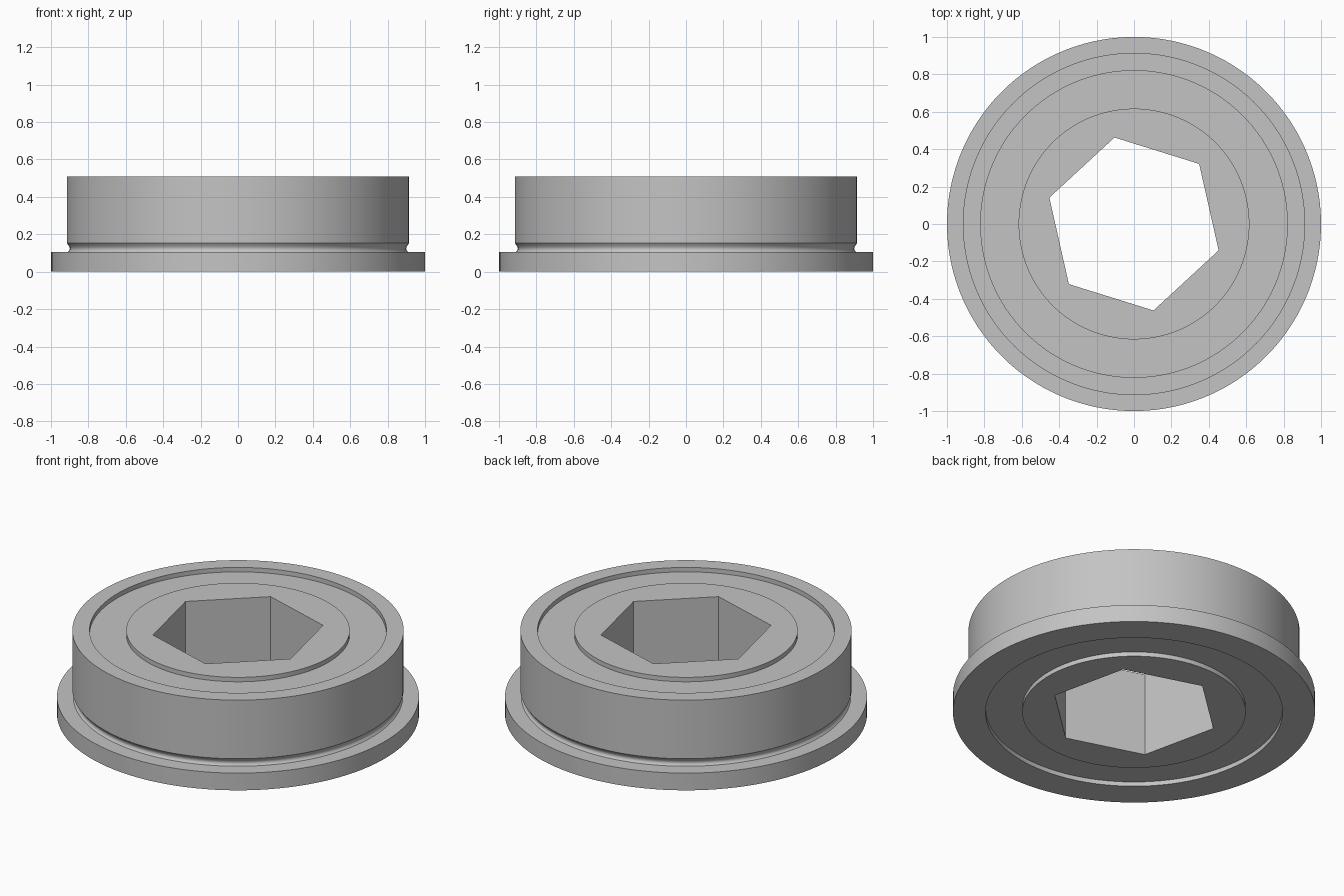
import bpy, bmesh, math

cube = bpy.data.objects.get("Cube")
if cube:
    bpy.data.objects.remove(cube, do_unlink=True)

SEGMENTS = 120                      # multiple of 6, so hexagon corners fall on vertices
START = math.radians(42.7)          # angle of the first hexagon corner
HEIGHT = 0.51
RECESS = 0.027
SEAL_IN, SEAL_OUT = 0.617, 0.82

steel = bpy.data.materials.new("light_grey_steel")
steel.use_nodes = True
grey = (0.55, 0.55, 0.55, 1.0)
steel.diffuse_color = grey
steel.node_tree.nodes["Principled BSDF"].inputs["Base Color"].default_value = grey


def hex_radius(corner, angle):
    """Distance from the axis to a hexagon side at an angle from a corner."""
    return corner * math.cos(math.pi / 6) / math.cos(angle % (math.pi / 3) - math.pi / 6)


def lathe(name, profile):
    """Turn a closed (radius, z, is_hex) profile about the z axis."""
    bm = bmesh.new()
    rings = []
    for r, z, is_hex in profile:
        ring = []
        for i in range(SEGMENTS):
            a = 2 * math.pi * i / SEGMENTS
            # mid-side sampling keeps corner positions exact
            rad = hex_radius(r, a if i % (SEGMENTS // 6) else 0.0) if is_hex else r
            ring.append(bm.verts.new((rad * math.cos(a + START), rad * math.sin(a + START), z)))
        rings.append(ring)
    for k, ring in enumerate(rings):
        other = rings[(k + 1) % len(rings)]
        for i in range(SEGMENTS):
            j = (i + 1) % SEGMENTS
            bm.faces.new((ring[i], ring[j], other[j], other[i]))
    bmesh.ops.recalc_face_normals(bm, faces=bm.faces)
    mesh = bpy.data.meshes.new(name)
    bm.to_mesh(mesh)
    bm.free()
    mesh.materials.append(steel)
    obj = bpy.data.objects.new(name, mesh)
    bpy.context.collection.objects.link(obj)
    bpy.ops.object.select_all(action='DESELECT')
    obj.select_set(True)
    bpy.context.view_layer.objects.active = obj
    bpy.ops.object.shade_smooth_by_angle(angle=math.radians(35))
    return obj


# Outer ring with flange and a small rounded relief groove above the flange
outer = [(SEAL_OUT, 0), (1.0, 0), (1.0, 0.105), (0.91, 0.105), (0.902, 0.113),
         (0.899, 0.122), (0.901, 0.132), (0.907, 0.142), (0.915, 0.153),
         (0.915, HEIGHT), (SEAL_OUT, HEIGHT)]
lathe("outer_ring", [(r, z, False) for r, z in outer])

# Recessed seal between the two rings, set slightly into both
seal = [(SEAL_IN - 0.005, RECESS), (SEAL_OUT + 0.005, RECESS),
        (SEAL_OUT + 0.005, HEIGHT - RECESS), (SEAL_IN - 0.005, HEIGHT - RECESS)]
lathe("seal", [(r, z, False) for r, z in seal])

# Inner ring with a hexagonal through bore
lathe("inner_ring", [(SEAL_IN, 0, False), (SEAL_IN, HEIGHT, False),
                     (0.474, HEIGHT, True), (0.474, 0, True)])
